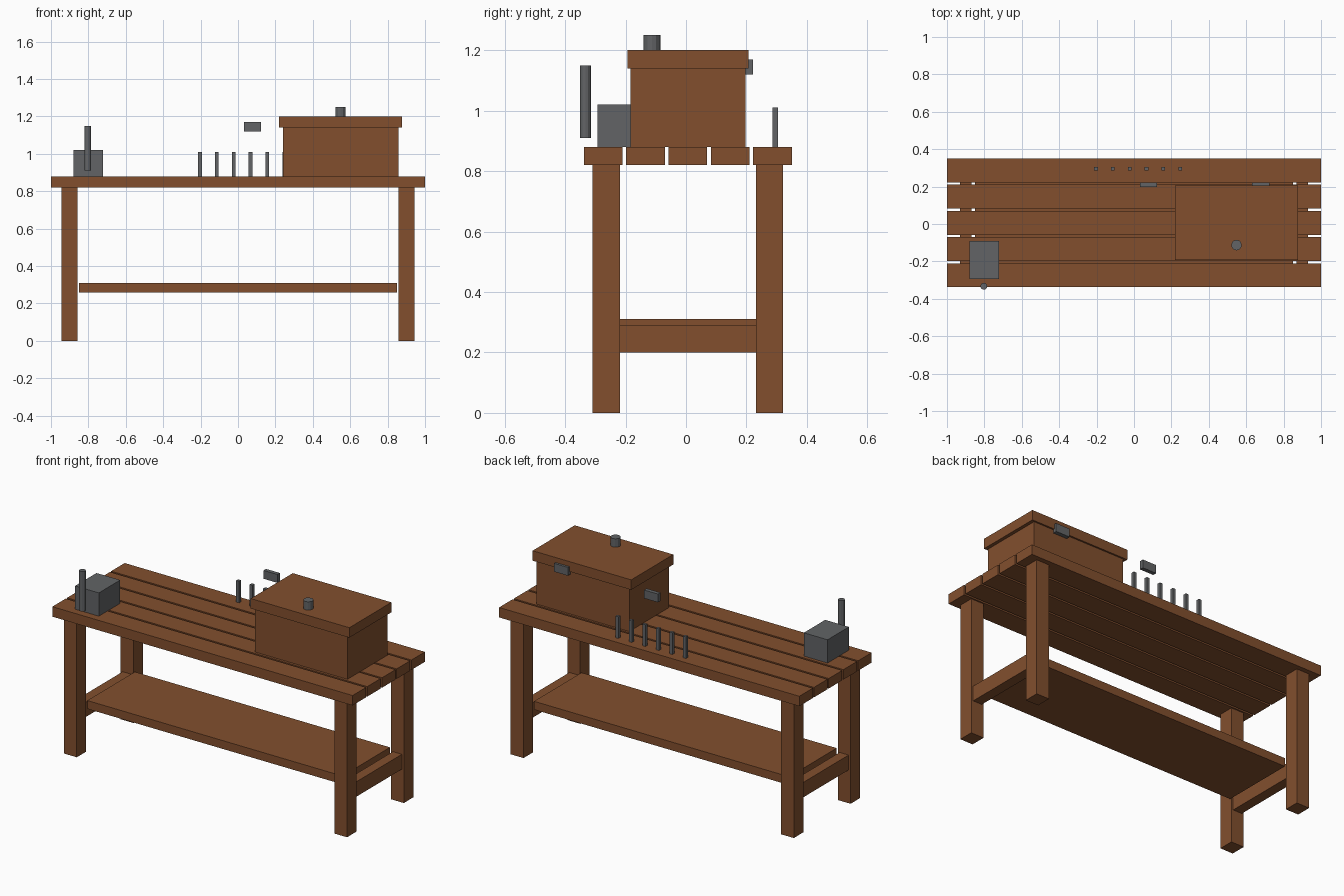
import bpy

if "Cube" in bpy.data.objects:
    bpy.data.objects.remove(bpy.data.objects["Cube"], do_unlink=True)


def material(name, rgb):
    m = bpy.data.materials.new(name)
    m.use_nodes = True
    colour = (*rgb, 1)
    m.diffuse_color = colour
    m.node_tree.nodes["Principled BSDF"].inputs["Base Color"].default_value = colour
    return m


wood = material("brown wood", (0.223, 0.078, 0.027))
metal = material("grey metal", (0.122, 0.127, 0.133))


def box(name, xs, ys, zs, mat):
    """Box spanning the given (low, high) range on each axis."""
    spans = (xs, ys, zs)
    bpy.ops.mesh.primitive_cube_add(size=1, location=[(a + b) / 2 for a, b in spans])
    ob = bpy.context.object
    ob.name = name
    ob.scale = [b - a for a, b in spans]
    bpy.ops.object.transform_apply(location=False, rotation=False, scale=True)
    ob.data.materials.append(mat)
    return ob


def rod(name, x, y, radius, zs, mat):
    """Upright faceted cylinder."""
    bpy.ops.mesh.primitive_cylinder_add(vertices=12, radius=radius, depth=zs[1] - zs[0],
                                        location=(x, y, sum(zs) / 2))
    ob = bpy.context.object
    ob.name = name
    ob.data.materials.append(mat)
    return ob


MID = 0.006     # the bench sits slightly towards the back
TOP = 0.88      # working surface height

# Bench top: five planks with narrow gaps
for i in range(5):
    y = MID + (i - 2) * 0.14
    box(f"top_plank_{i + 1}", (-1, 1), (y - 0.064, y + 0.064), (0.82, TOP), wood)

# Legs and the stretcher joining each end pair
for side, s in (("left", 1), ("right", -1)):
    for end, e in (("front", -1), ("back", 1)):
        y = MID + e * 0.27
        box(f"{end}_{side}_leg", sorted((s * 0.858, s * 0.943)),
            (y - 0.045, y + 0.045), (0, 0.82), wood)
    box(f"{side}_stretcher", sorted((s * 0.87, s * 0.93)),
        (MID - 0.226, MID + 0.226), (0.20, 0.29), wood)

# Lower shelf
box("lower_shelf", (-0.85, 0.85), (MID - 0.226, MID + 0.226), (0.26, 0.31), wood)

# Tool chest with overhanging lid and knob
box("chest_body", (0.24, 0.857), (-0.183, 0.197), (TOP, 1.14), wood)
box("chest_lid", (0.22, 0.877), (-0.193, 0.207), (1.14, 1.20), wood)
rod("lid_knob", 0.548, -0.113, 0.028, (1.20, 1.25), metal)

# Hinge blocks along the back of the chest
for i, x in enumerate((0.078, 0.678)):
    box(f"hinge_{i + 1}", (x - 0.046, x + 0.046), (0.197, 0.221), (1.12, 1.17), metal)

# Row of upright tools at the back edge
for i in range(6):
    x = -0.203 + i * 0.09
    box(f"upright_tool_{i + 1}", (x - 0.01, x + 0.01), (0.287, 0.305), (TOP, 1.01), metal)

# Vise block and handle
box("vise_block", (-0.88, -0.722), (-0.293, -0.09), (TOP, 1.02), metal)
rod("vise_handle", -0.803, -0.333, 0.018, (0.91, 1.15), metal)
